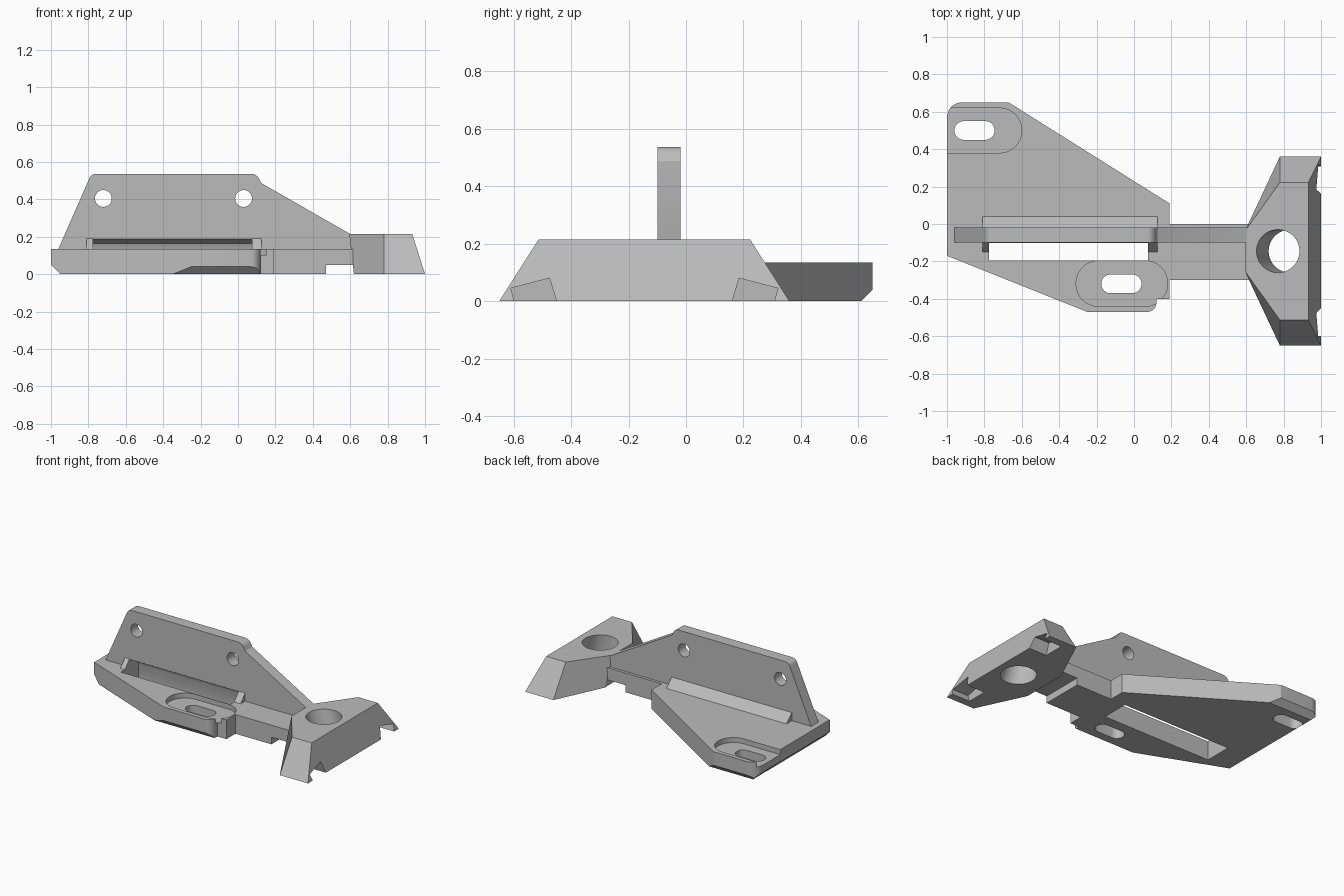
import bpy, bmesh
from math import cos, sin, pi
from mathutils import Vector

if "Cube" in bpy.data.objects:
    bpy.data.objects.remove(bpy.data.objects["Cube"], do_unlink=True)

grey = bpy.data.materials.new("light_grey")
grey.use_nodes = True
grey.diffuse_color = (0.5, 0.5, 0.5, 1)
grey.node_tree.nodes["Principled BSDF"].inputs["Base Color"].default_value = (0.5, 0.5, 0.5, 1)


def loft(name, ring_a, ring_b):
    """Closed solid between two rings of equal length."""
    bm = bmesh.new()
    a = [bm.verts.new(p) for p in ring_a]
    b = [bm.verts.new(p) for p in ring_b]
    bm.faces.new(a)
    bm.faces.new(b)
    for i in range(len(a)):
        j = (i + 1) % len(a)
        bm.faces.new((a[i], a[j], b[j], b[i]))
    bmesh.ops.recalc_face_normals(bm, faces=bm.faces)
    mesh = bpy.data.meshes.new(name)
    bm.to_mesh(mesh)
    bm.free()
    mesh.materials.append(grey)
    obj = bpy.data.objects.new(name, mesh)
    bpy.context.collection.objects.link(obj)
    return obj


def rounded(points, steps=8):
    """Outline from (u, v[, radius]) corners, with arcs where a radius is given."""
    out = []
    for i, p in enumerate(points):
        c = Vector(p[:2])
        if len(p) < 3:
            out.append(c)
            continue
        d1 = (Vector(points[i - 1][:2]) - c).normalized()
        d2 = (Vector(points[(i + 1) % len(points)][:2]) - c).normalized()
        half = d1.angle(d2) / 2
        reach = p[2] * cos(half) / sin(half)
        centre = c + (d1 + d2).normalized() * (p[2] / sin(half))
        s, e = c + d1 * reach - centre, c + d2 * reach - centre
        sweep = s.angle(e)
        for k in range(steps + 1):
            t = k / steps
            out.append(centre + (s * sin((1 - t) * sweep) + e * sin(t * sweep)) / sin(sweep))
    return out


def prism(name, points, axis, lo, hi):
    place = {"x": lambda u, v, t: (t, u, v),
             "y": lambda u, v, t: (u, t, v),
             "z": lambda u, v, t: (u, v, t)}[axis]
    outline = rounded(points)
    return loft(name, [place(u, v, lo) for u, v in outline],
                [place(u, v, hi) for u, v in outline])


def rect(x0, x1, y0, y1, r=None):
    corners = [(x0, y0), (x1, y0), (x1, y1), (x0, y1)]
    return [c + (r,) for c in corners] if r else corners


def circle(x, y, z, r, n=40):
    return [(x + r * cos(2 * pi * i / n), y + r * sin(2 * pi * i / n), z) for i in range(n)]


def cut(obj, *cutters):
    bpy.context.view_layer.objects.active = obj
    for cutter in cutters:
        mod = obj.modifiers.new("cut", "BOOLEAN")
        mod.operation, mod.solver, mod.object = "DIFFERENCE", "EXACT", cutter
        bpy.ops.object.modifier_apply(modifier=mod.name)


helpers = []


def cutter(obj):
    obj.hide_render = True
    helpers.append(obj)
    return obj


# Base plate with the connecting bar
plate = prism("base_plate", [
    (-1, -0.17), (-0.25, -0.47), (0.12, -0.47, 0.05), (0.12, -0.4), (0.19, -0.4),
    (0.19, -0.3), (0.64, -0.3), (0.64, 0), (0.19, 0), (0.19, 0.11),
    (-0.67, 0.65), (-1, 0.65, 0.08)], "z", 0, 0.135)

# Upright fin
fin = prism("upright_fin", [
    (-0.976, 0.1), (-0.8, 0.5, 0.03), (-0.785, 0.537, 0.04), (0.1, 0.537, 0.05),
    (0.125, 0.487), (0.6, 0.215), (0.66, 0.2), (0.66, 0.1)], "y", -0.1, -0.02)

# Sloped lip either side of the fin
lip = prism("slot_lip", [(-0.15, 0.1), (-0.15, 0.135), (-0.1, 0.192), (-0.02, 0.192),
                         (0.04, 0.135), (0.04, 0.1)], "x", -0.81, 0.125)

# Long slot running under the fin
slot = cutter(prism("slot_cutter", [
    (-0.195, -0.1), (-0.195, 0.3), (-0.106, 0.3), (-0.1, 0.187),
    (-0.02, 0.165), (0, 0.12), (0, -0.1)], "x", -0.775, 0.075))
for part in (plate, fin, lip):
    cut(part, slot)

# Screw slots and their recesses
cut(plate,
    cutter(prism("rear_recess", rect(-1.3, -0.6, 0.38, 0.62, 0.119), "z", 0.1, 0.3)),
    cutter(prism("rear_hole", rect(-0.96, -0.745, 0.45, 0.55, 0.049), "z", -0.1, 0.3)),
    cutter(prism("front_recess", rect(-0.31, 0.18, -0.44, -0.197, 0.12), "z", 0.1, 0.3)),
    cutter(prism("front_hole", rect(-0.175, 0.04, -0.37, -0.27, 0.049), "z", -0.1, 0.3)))

# Chamfered lower edges and the notch under the bar
cut(plate,
    cutter(prism("front_chamfer", [(-0.53, 0.1), (-0.53, -0.1), (-0.33, -0.1)], "x", -0.6, 0.3)),
    cutter(prism("rear_chamfer", [(0.71, 0.1), (0.71, -0.1), (0.51, -0.1)], "x", -1.2, 0)),
    cutter(prism("side_chamfer", [(-1.05, 0.1), (-1.05, -0.1), (-0.85, -0.1)], "y", -0.5, 0.9)),
    cutter(prism("bar_notch", rect(0.47, 0.62, -0.1, 0.05), "y", -0.4, 0.1)))

# Round holes in the fin
for x in (-0.72, 0.03):
    hole = prism("fin_hole", rect(x - 0.045, x + 0.045, 0.36, 0.45, 0.0449), "y", -0.3, 0.2)
    cut(fin, cutter(hole))

# Tapered end block, symmetric about its own centre line
mid = -0.145


def block_ring(z, left, left_half, right, half):
    side = [(left, left_half), (0.78, half), (right, half)]
    return ([(x, mid + h, z) for x, h in side]
            + [(x, mid - h, z) for x, h in reversed(side)])


block = loft("end_block", block_ring(0, 0.62, 0.165, 1, 0.505),
             block_ring(0.215, 0.595, 0.11, 0.932, 0.368))

# Slanted bore
cut(block, cutter(loft("bore", circle(0.865, mid, -0.1, 0.115), circle(0.744, mid, 0.3, 0.115))))

# Tilted notches in the end face
for side in (-1, 1):
    profile = [(mid + side * h, z) for h, z in
               [(0.465, 0.045), (0.33, 0.08), (0.285, -0.07), (0.425, -0.1)]]
    cut(block, cutter(prism("end_notch", profile, "x", 0.86, 1.1)))

for obj in helpers:
    bpy.data.objects.remove(obj, do_unlink=True)

for obj in (plate, fin, lip, block):
    bpy.ops.object.select_all(action="DESELECT")
    obj.select_set(True)
    bpy.context.view_layer.objects.active = obj
    bpy.ops.object.shade_smooth_by_angle(angle=pi / 7)
